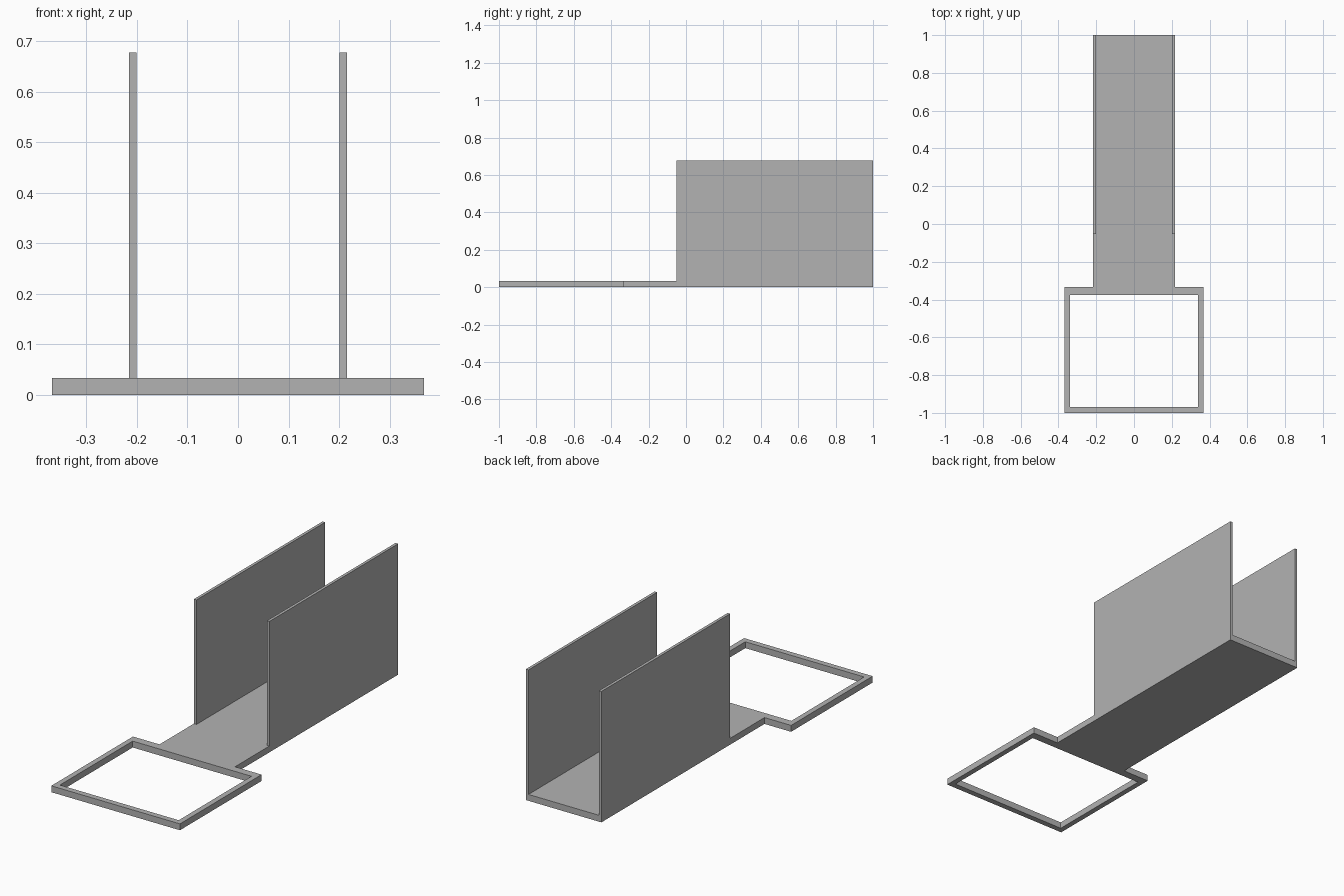
import bpy
import bmesh

cube = bpy.data.objects.get("Cube")
if cube:
    bpy.data.objects.remove(cube, do_unlink=True)

# Plain grey material
GREY = (0.45, 0.45, 0.45, 1)
grey = bpy.data.materials.new("plain_grey")
grey.use_nodes = True
grey.diffuse_color = GREY
grey.node_tree.nodes["Principled BSDF"].inputs["Base Color"].default_value = GREY

FLOOR, TOP = 0.033, 0.677
HALF, WALL = 0.216, 0.015
FRAME, HOLE = 0.368, 0.34
FRAME_BACK, HOLE_BACK, HOLE_FRONT = -0.333, -0.375, -0.97
WALL_FRONT = -0.052


def slab(name, xs, ys, z0, z1, filled=lambda x, y: True):
    """Extrude the filled cells of a plan grid into one closed solid."""
    bm = bmesh.new()
    for xa, xb in zip(xs, xs[1:]):
        for ya, yb in zip(ys, ys[1:]):
            if filled((xa + xb) / 2, (ya + yb) / 2):
                corners = ((xa, ya), (xb, ya), (xb, yb), (xa, yb))
                bm.faces.new([bm.verts.new((x, y, z0)) for x, y in corners])
    bmesh.ops.remove_doubles(bm, verts=bm.verts, dist=0.0001)
    result = bmesh.ops.extrude_face_region(bm, geom=bm.faces[:], use_keep_orig=True)
    raised = [g for g in result["geom"] if isinstance(g, bmesh.types.BMVert)]
    bmesh.ops.translate(bm, verts=raised, vec=(0, 0, z1 - z0))
    bmesh.ops.recalc_face_normals(bm, faces=bm.faces)
    mesh = bpy.data.meshes.new(name)
    bm.to_mesh(mesh)
    bm.free()
    mesh.materials.append(grey)
    obj = bpy.data.objects.new(name, mesh)
    bpy.context.collection.objects.link(obj)
    return obj


def in_base(x, y):
    if y > FRAME_BACK:
        return abs(x) < HALF
    return not (abs(x) < HOLE and HOLE_FRONT < y < HOLE_BACK)


# Floor strip joined to the open rectangular frame
slab("base_with_frame", (-FRAME, -HOLE, -HALF, HALF, HOLE, FRAME),
     (-1, HOLE_FRONT, HOLE_BACK, FRAME_BACK, 1), 0, FLOOR, in_base)

# Upright side walls
for name, x in (("left_wall", HALF - WALL), ("right_wall", -HALF)):
    slab(name, (x, x + WALL), (WALL_FRONT, 1), FLOOR, TOP)
